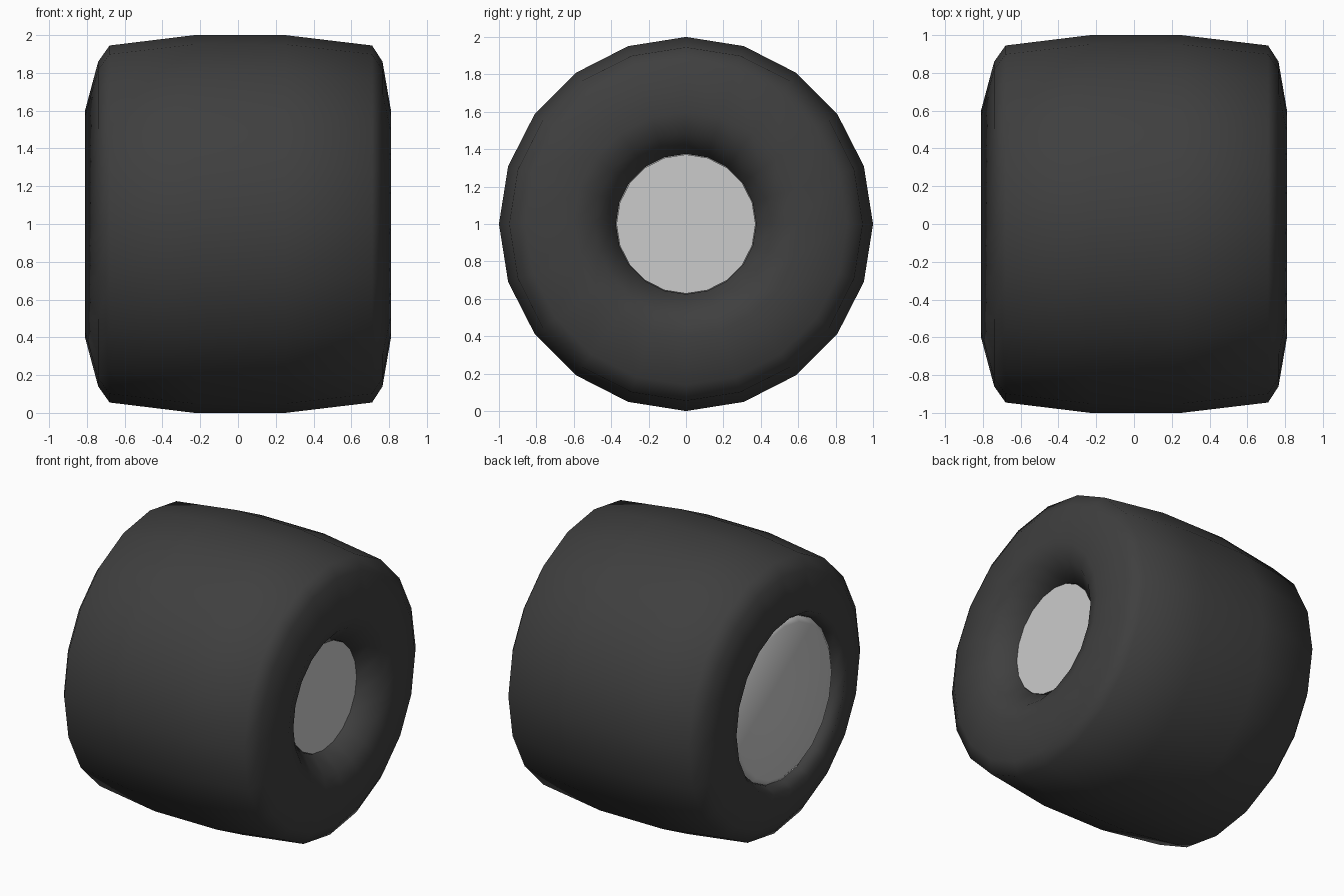
import bpy, bmesh, math

if "Cube" in bpy.data.objects:
    bpy.data.objects.remove(bpy.data.objects["Cube"])

SIDES = 20
CENTRE_Z = 1.0


def lathe(name, profile, cap_start=False, cap_end=False, angle=60, colour=None):
    """Revolve (x, radius) points around the horizontal x axis."""
    bm = bmesh.new()
    rings = []
    for x, r in profile:
        rings.append([bm.verts.new((x, r * math.sin(2 * math.pi * i / SIDES),
                                    CENTRE_Z + r * math.cos(2 * math.pi * i / SIDES)))
                      for i in range(SIDES)])
    for a, b in zip(rings, rings[1:]):
        for i in range(SIDES):
            j = (i + 1) % SIDES
            bm.faces.new((a[i], a[j], b[j], b[i]))
    if cap_start:
        bm.faces.new(rings[0])
    if cap_end:
        bm.faces.new(rings[-1])
    bmesh.ops.recalc_face_normals(bm, faces=bm.faces)
    mesh = bpy.data.meshes.new(name)
    bm.to_mesh(mesh)
    bm.free()
    obj = bpy.data.objects.new(name, mesh)
    bpy.context.collection.objects.link(obj)
    if colour:
        mat = bpy.data.materials.new(name + "_material")
        mat.diffuse_color = colour
        mat.use_nodes = True
        mat.node_tree.nodes["Principled BSDF"].inputs["Base Color"].default_value = mat.diffuse_color
        mesh.materials.append(mat)
    bpy.ops.object.select_all(action='DESELECT')
    obj.select_set(True)
    bpy.context.view_layer.objects.active = obj
    bpy.ops.object.shade_smooth_by_angle(angle=math.radians(angle))
    return obj


# Rubber tyre: closed loop from the inner bore, round the tread and back
tyre_profile = [
    (-0.62, 0.54), (-0.75, 0.56), (-0.81, 0.60),
    (-0.74, 0.86), (-0.68, 0.945), (-0.23, 1.0),
    (0.25, 1.0), (0.71, 0.945), (0.765, 0.86),
    (0.81, 0.60), (0.77, 0.49), (0.66, 0.375), (0.60, 0.375),
    (-0.62, 0.54),
]
lathe("tyre", tyre_profile, angle=75, colour=(0.05, 0.05, 0.05, 1))

# Grey hub: bevelled wide face on one side, small flat face on the other
hub_profile = [(-0.76, 0.52), (-0.735, 0.555), (-0.68, 0.565),
               (-0.60, 0.53), (0.60, 0.37), (0.655, 0.372)]
lathe("hub", hub_profile, cap_start=True, cap_end=True, angle=50)
